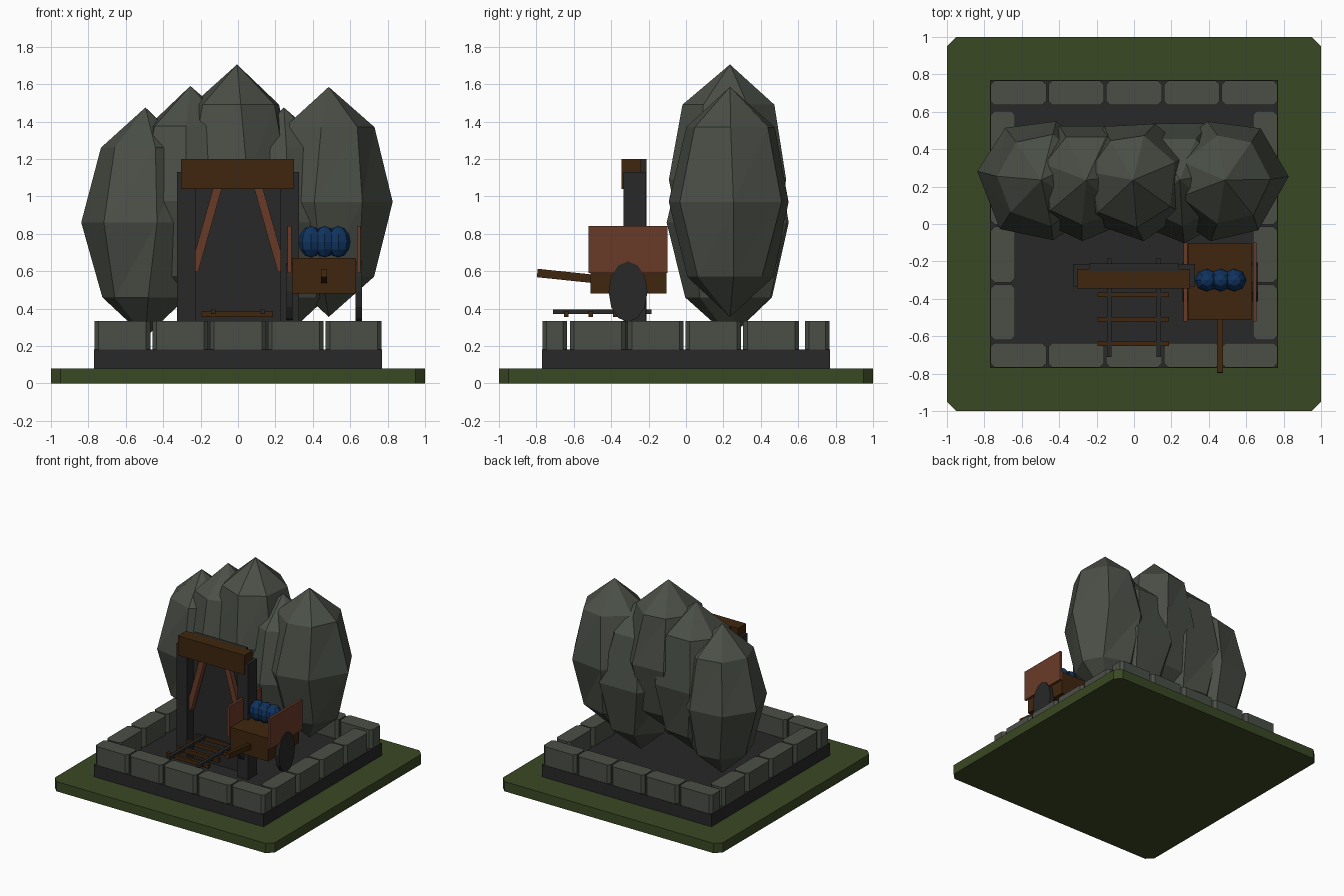
import bpy, bmesh, math, random
from mathutils import Matrix, Vector

if "Cube" in bpy.data.objects:
    bpy.data.objects.remove(bpy.data.objects["Cube"])

random.seed(4)


def srgb(h):
    c = [int(h[i:i + 2], 16) / 255 for i in (0, 2, 4)]
    return [x / 12.92 if x < 0.04045 else ((x + 0.055) / 1.055) ** 2.4 for x in c] + [1]


def mat(name, h):
    m = bpy.data.materials.new(name)
    m.diffuse_color = srgb(h)
    m.use_nodes = True
    m.node_tree.nodes["Principled BSDF"].inputs["Base Color"].default_value = m.diffuse_color
    return m


GRASS = mat("grass green", "3a4824")
STONE = mat("stone grey", "4a4f46")
DARK = mat("charcoal", "282828")
WOOD = mat("dark wood", "3f260d")
PLANK = mat("red wood", "693b28")
BLUE = mat("blue crystal", "10335f")


def finish(bm, name, m):
    bmesh.ops.recalc_face_normals(bm, faces=bm.faces)
    me = bpy.data.meshes.new(name)
    bm.to_mesh(me)
    bm.free()
    me.materials.append(m)
    o = bpy.data.objects.new(name, me)
    bpy.context.collection.objects.link(o)
    return o


def box(name, m, x, y, z, chamfer=0.0):
    """Box from (min, max) ranges, optionally with chamfered upright edges."""
    bm = bmesh.new()
    bmesh.ops.create_cube(bm, size=1)
    for v in bm.verts:
        for i, r in enumerate((x, y, z)):
            v.co[i] = r[0] if v.co[i] < 0 else r[1]
    if chamfer:
        up = [e for e in bm.edges if abs(e.verts[0].co.z - e.verts[1].co.z) > 1e-4]
        bmesh.ops.bevel(bm, geom=up, offset=chamfer, segments=1, affect='EDGES')
    return finish(bm, name, m)


def beam(name, m, a, b, w, d):
    """Straight beam in a plane, w across x (or along it), d the other way."""
    a, b = Vector(a), Vector(b)
    bm = bmesh.new()
    bmesh.ops.create_cube(bm, size=1)
    rot = (b - a).to_track_quat('Z', 'Y').to_matrix().to_4x4()
    bm.transform(Matrix.Translation((a + b) / 2) @ rot @ Matrix.Diagonal((w, d, (b - a).length, 1)))
    return finish(bm, name, m)


# Ground slab and dark foundation
box("grass_slab", GRASS, (-1, 1), (-1, 1), (0, 0.08), 0.05)
box("foundation", DARK, (-0.77, 0.77), (-0.77, 0.77), (0.08, 0.18))

# Stone border: five front and back, four on each side
for s in (-1, 1):
    row = sorted((s * 0.635, s * 0.767))
    for i in range(5):
        x = -0.618 + i * 0.309
        box("border_stone", STONE, (x - 0.149, x + 0.149), row, (0.18, 0.333), 0.022)
    for i in range(4):
        y = -0.472 + i * 0.309
        box("border_stone_side", STONE, row, (y - 0.149, y + 0.149), (0.18, 0.333), 0.022)


# Tall boulders: seven-sided faceted ovals
def boulder(x, top, angle):
    bm = bmesh.new()
    cz, rings = top - 0.615, []
    for r, h in ((0.24, -0.4), (0.335, 0), (0.245, 0.4)):
        ring = []
        for k in range(7):
            a = math.radians(angle + random.uniform(-5, 5)) + k * math.tau / 7
            q = r * random.uniform(0.96, 1.04)
            ring.append(bm.verts.new((x + q * math.cos(a), 0.235 + q * math.sin(a), cz + h)))
        rings.append(ring)
    low = bm.verts.new((x, 0.235, cz - 0.615))
    tip = bm.verts.new((x, 0.235, top))
    for k in range(7):
        n = (k + 1) % 7
        bm.faces.new((low, rings[0][n], rings[0][k]))
        bm.faces.new((tip, rings[2][k], rings[2][n]))
        for p, q in zip(rings, rings[1:]):
            bm.faces.new((p[k], p[n], q[n]))
            bm.faces.new((p[k], q[n], q[k]))
    finish(bm, "boulder", STONE)


for x, top, angle in ((-0.495, 1.475, 175), (-0.255, 1.59, -93), (-0.005, 1.705, -83),
                      (0.245, 1.475, -90), (0.485, 1.585, 0)):
    boulder(x, top, angle)

# Mine entrance: dark opening, posts, lintel, braces
box("tunnel_mouth", DARK, (-0.24, 0.24), (-0.25, -0.21), (0.18, 1.2))
box("lintel", WOOD, (-0.305, 0.3), (-0.345, -0.24), (1.04, 1.2))
for s in (-1, 1):
    box("post", DARK, sorted((s * 0.228, s * 0.325)), (-0.335, -0.215), (0.18, 1.13))
    beam("brace", PLANK, (s * 0.235, -0.285, 0.6), (s * 0.105, -0.285, 1.06), 0.045, 0.045)

# Track: rails and ties
for s in (-1, 1):
    box("rail", DARK, (s * 0.132 - 0.013, s * 0.132 + 0.013), (-0.71, -0.185), (0.37, 0.395))
for i in range(4):
    y = -0.64 + i * 0.131
    box("rail_tie", WOOD, (-0.195, 0.187), (y - 0.013, y + 0.013), (0.355, 0.388))

# Cart: body, side boards, wheels, handle
box("cart_body", WOOD, (0.29, 0.63), (-0.51, -0.105), (0.48, 0.67))
for x in (0.275, 0.645):
    box("cart_side_board", PLANK, (x - 0.01, x + 0.01), (-0.52, -0.1), (0.59, 0.84))
    bm = bmesh.new()
    bmesh.ops.create_cone(bm, cap_ends=True, segments=12, radius1=1, radius2=1, depth=0.034)
    bm.transform(Matrix.Translation((x, -0.31, 0.49)) @ Matrix.Diagonal((1, 0.104, 0.162, 1))
                 @ Matrix.Rotation(math.pi / 2, 4, 'Y'))
    finish(bm, "cart_wheel", DARK)
beam("cart_handle", WOOD, (0.46, -0.46, 0.555), (0.46, -0.795, 0.59), 0.03, 0.045)

# Blue crystals heaped in the cart
for i in range(3):
    bm = bmesh.new()
    bmesh.ops.create_uvsphere(bm, u_segments=8, v_segments=6, radius=1)
    bm.transform(Matrix.Translation((0.39 + i * 0.073, -0.3, 0.757))
                 @ Matrix.Diagonal((0.066, 0.062, 0.084, 1)))
    finish(bm, "blue_crystal", BLUE)
